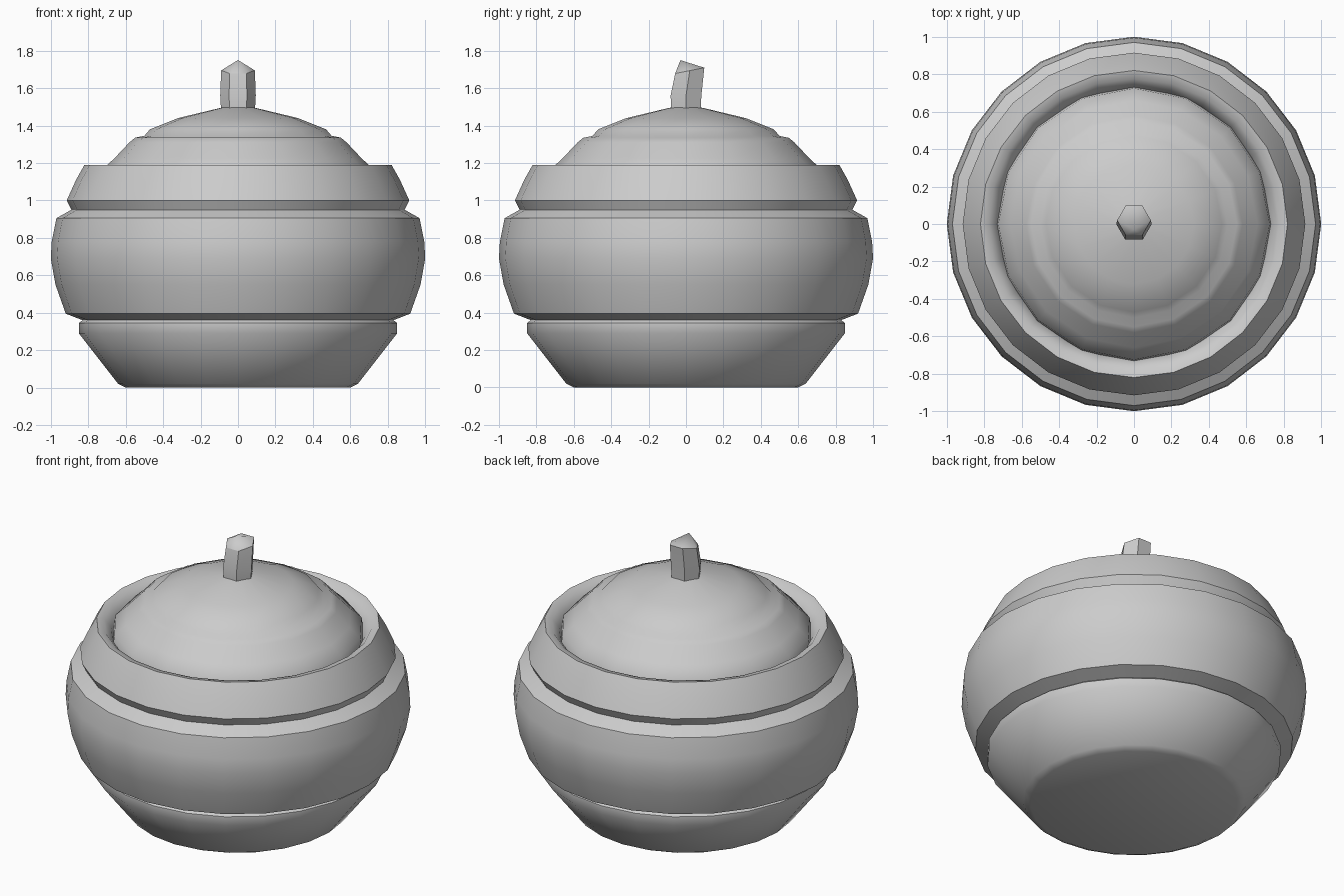
import bpy, bmesh, math

if "Cube" in bpy.data.objects:
    bpy.data.objects.remove(bpy.data.objects["Cube"])


def lathe(name, profile, sides, turn=0.0, angle=40):
    """Spin an (r, z) profile around z; zero radius makes a pole."""
    bm = bmesh.new()
    rings = []
    for r, z in profile:
        if r == 0:
            rings.append([bm.verts.new((0, 0, z))] * sides)
            continue
        ring = []
        for i in range(sides):
            a = turn + 2 * math.pi * i / sides
            ring.append(bm.verts.new((r * math.cos(a), r * math.sin(a), z)))
        rings.append(ring)
    for low, high in zip(rings, rings[1:]):
        for i in range(sides):
            j = (i + 1) % sides
            quad = [low[i], low[j], high[j], high[i]]
            bm.faces.new(list(dict.fromkeys(quad)))
    bmesh.ops.recalc_face_normals(bm, faces=bm.faces)
    mesh = bpy.data.meshes.new(name)
    bm.to_mesh(mesh)
    bm.free()
    obj = bpy.data.objects.new(name, mesh)
    bpy.context.collection.objects.link(obj)
    bpy.ops.object.select_all(action='DESELECT')
    obj.select_set(True)
    bpy.context.view_layer.objects.active = obj
    bpy.ops.object.shade_smooth_by_angle(angle=math.radians(angle))
    return obj


# Bulging bowl with a foot band, a neck band and a rolled rim
lathe("jar_body", [
    (0, 0), (0.60, 0), (0.64, 0.02), (0.85, 0.29), (0.85, 0.345),
    (0.83, 0.36), (0.92, 0.395), (0.975, 0.55), (1.0, 0.69),
    (0.995, 0.78), (0.97, 0.905), (0.89, 0.95), (0.915, 1.0),
    (0.865, 1.11), (0.82, 1.19), (0.775, 1.18), (0.735, 1.13),
    (0.72, 1.09)], 24)

# Stepped domed lid sitting inside the rim
lathe("lid", [
    (0.735, 1.09), (0.725, 1.165), (0.66, 1.225), (0.58, 1.31),
    (0.55, 1.335), (0.50, 1.345), (0.47, 1.38), (0.32, 1.44),
    (0.09, 1.495), (0, 1.505)], 16)

# Faceted knob with a slanted tip
knob = lathe("knob", [
    (0.09, 1.47), (0.095, 1.56), (0.09, 1.69), (0, 1.74)], 6, 0, 50)
for v in knob.data.vertices:
    if v.co.z > 1.73:
        v.co.y = -0.03
        v.co.z = 1.75
    elif v.co.z > 1.65:
        v.co.y += 0.02
        v.co.z += 0.2 * v.co.y
